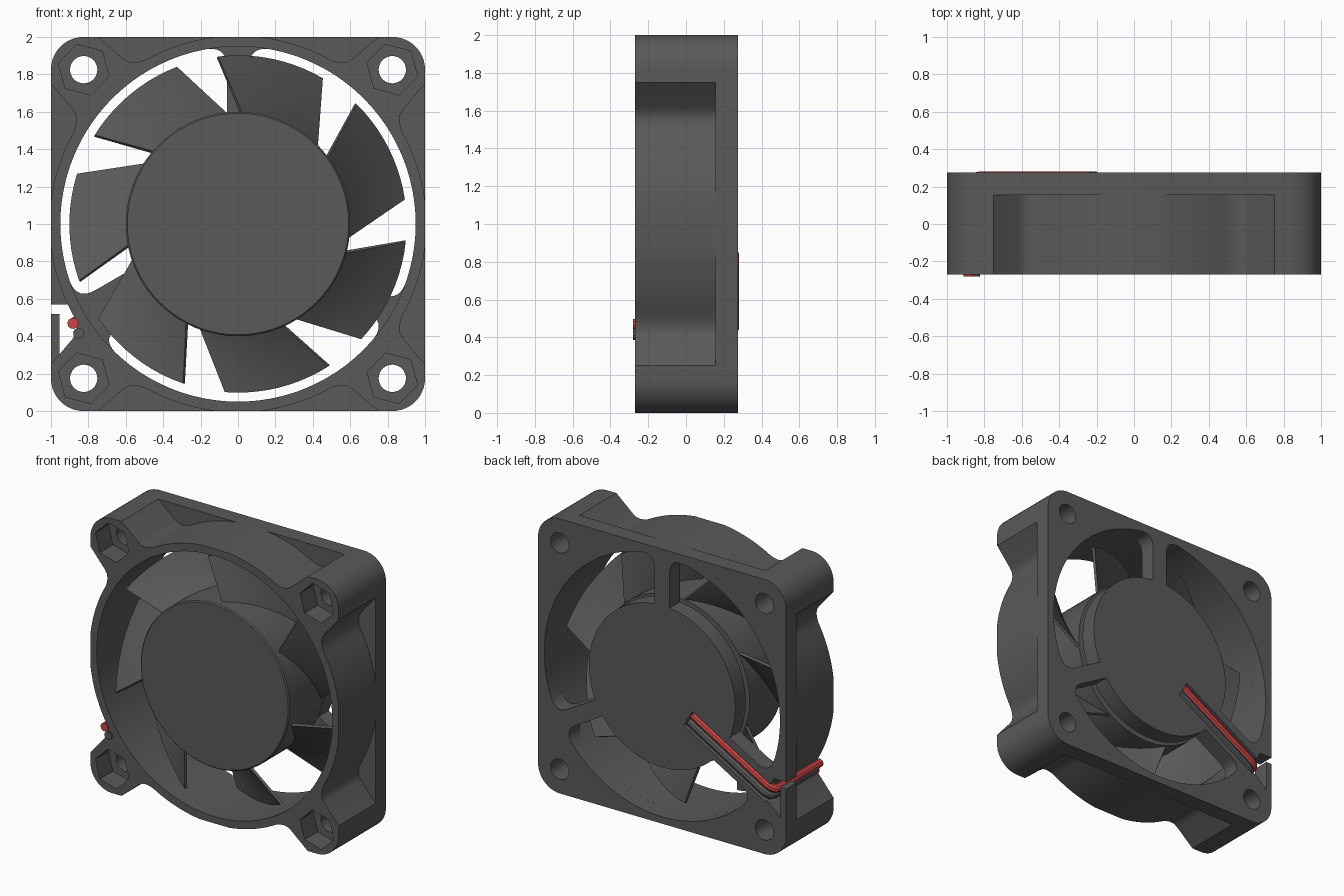
import bpy, bmesh
from math import sin, cos, asin, radians, degrees
from mathutils import Vector

if "Cube" in bpy.data.objects:
    bpy.data.objects.remove(bpy.data.objects["Cube"])


def polar(r, deg):
    return Vector((r * cos(radians(deg)), r * sin(radians(deg))))


def arc(r, a0, a1, n, c=(0, 0)):
    return [polar(r, a0 + (a1 - a0) * i / n) + Vector(c) for i in range(n + 1)]


def circle(r, n, c=(0, 0), start=0):
    return arc(r, start, start + 360, n, c)[:-1]


def finish(bm, name):
    bmesh.ops.recalc_face_normals(bm, faces=bm.faces)
    me = bpy.data.meshes.new(name)
    bm.to_mesh(me)
    bm.free()
    ob = bpy.data.objects.new(name, me)
    bpy.context.collection.objects.link(ob)
    return ob


def prism(name, pts, y0, y1):
    """Extrude a profile, given around the fan axis, along y."""
    bm = bmesh.new()
    a = [bm.verts.new((p[0], y0, p[1] + 1)) for p in pts]
    b = [bm.verts.new((p[0], y1, p[1] + 1)) for p in pts]
    bm.faces.new(a)
    bm.faces.new(b)
    for i in range(len(pts)):
        j = (i + 1) % len(pts)
        bm.faces.new((a[i], a[j], b[j], b[i]))
    return finish(bm, name)


def activate(ob):
    bpy.ops.object.select_all(action='DESELECT')
    ob.select_set(True)
    bpy.context.view_layer.objects.active = ob


def smooth(ob):
    activate(ob)
    bpy.ops.object.shade_smooth_by_angle(angle=radians(30))


def cut(ob, cutters):
    for c in cutters:
        m = ob.modifiers.new("cut", 'BOOLEAN')
        m.operation, m.solver, m.object = 'DIFFERENCE', 'EXACT', c
        activate(ob)
        bpy.ops.object.modifier_apply(modifier=m.name)
        bpy.data.objects.remove(c)


corners = [(sx * .825, sz * .825) for sx in (1, -1) for sz in (1, -1)]
BORE, HUB = .95, .59

# Front duct: ring clipped to the square, with four corner posts
R = 1.007
edge = degrees(asin(.118 / R))
half = arc(R, edge, 29.5, 10)
half[0].x = 1.0
half += [Vector(p) for p in ((.868, .525), (.863, .555), (.867, .585), (.885, .615), (1, .75))]
half += arc(.175, 0, 45, 6, (.825, .825))
quarter = half + [Vector((p.y, p.x)) for p in reversed(half[:-1])]
outline = []
for k in range(4):
    for p in quarter:
        x, z = p
        for _ in range(k):
            x, z = -z, x
        outline.append((x, z))
duct = prism("duct_ring_and_posts", outline, -.27, .155)
cutters = [prism("cutter", circle(BORE, 96), -.4, .3)]
for c in corners:
    cutters.append(prism("cutter", circle(.073, 32, c), -.4, .4))
    cutters.append(prism("cutter", circle(.14, 6, c, 45), -.4, -.12))
cut(duct, cutters)
smooth(duct)

# Back plate with three rounded openings that leave the hub disc and struts
square = []
for k, c in enumerate([(.825, .825), (-.825, .825), (-.825, -.825), (.825, -.825)]):
    square += arc(.175, 90 * k, 90 * k + 90, 12, c)
plate = prism("back_plate", square, .155, .275)


def opening(a0, a1, h0, h1):
    def at(r, a, h, s):
        return polar(r, a + s * degrees(asin(h / r)))

    def bend(p, q, s):
        return [p * (1 - t) ** 2 + q * 2 * t * (1 - t) + s * t * t
                for t in [i / 8 for i in range(9)]]
    o0 = a0 + degrees(asin(h0 / BORE))
    o1 = a1 - degrees(asin(h1 / BORE))
    i0 = a0 + degrees(asin(h0 / HUB))
    i1 = a1 - degrees(asin(h1 / HUB))
    f = 6.5
    pts = bend(at(.84, a0, h0, 1), polar(BORE, o0), polar(BORE, o0 + f))
    pts += arc(BORE, o0 + f, o1 - f, 30)[1:-1]
    pts += bend(polar(BORE, o1 - f), polar(BORE, o1), at(.84, a1, h1, -1))
    pts += arc(HUB, i1, i0, 30)
    return prism("cutter", pts, .1, .35)


cutters = [opening(-30, 90, .06, .06), opening(90, 210, .06, .075),
           opening(210, 330, .16, .06)]
cutters += [prism("cutter", circle(.073, 32, c), 0, .4) for c in corners]

# Wire groove along the wide strut and the exit notch at the left edge
d, n = polar(1, 210), polar(1, 120)
cutters.append(prism("cutter", [d * .27 + n * .02, d * 1.03 + n * .02,
                                d * 1.03 - n * .12, d * .27 - n * .12], .2, .35))
cutters.append(prism("cutter", [(-1.05, -.43), (-1.05, -.48), (-.955, -.48), (-.955, -.705),
                                (-.87, -.62), (-.8, -.6), (-.9, -.43)], .1, .4))
cut(plate, cutters)
smooth(plate)

# Rotor hub with a slightly chamfered front rim
bm = bmesh.new()
loops = [[bm.verts.new((p.x, y, p.y + 1)) for p in circle(r, 80)]
         for r, y in ((.592, -.27), (.6, -.262), (.6, .125))]
bm.faces.new(loops[0])
bm.faces.new(loops[-1])
for a, b in zip(loops, loops[1:]):
    for i in range(80):
        j = (i + 1) % 80
        bm.faces.new((a[i], a[j], b[j], b[i]))
smooth(finish(bm, "rotor_hub"))

# Seven swept and pitched blades with straight leading and trailing edges
NR, NC = 6, 10
for k in range(7):
    bm = bmesh.new()
    grid = []
    for i in range(NR + 1):
        u = i / NR
        row = []
        for j in range(NC + 1):
            s = j / NC
            root = polar(.585, 88 - 44 * s + k * 360 / 7)
            tip = polar(.9, 97 - 37 * s + k * 360 / 7)
            p = root.lerp(tip, u)
            y = -.21 + .02 * u + (.32 - .03 * u) * (s + .15 * s * (1 - s))
            row.append(bm.verts.new((p.x, y, p.y + 1)))
        grid.append(row)
    for i in range(NR):
        for j in range(NC):
            bm.faces.new((grid[i][j], grid[i + 1][j], grid[i + 1][j + 1], grid[i][j + 1]))
    blade = finish(bm, f"blade_{k + 1}")
    m = blade.modifiers.new("thickness", 'SOLIDIFY')
    m.thickness, m.offset = .018, 0
    activate(blade)
    bpy.ops.object.modifier_apply(modifier=m.name)
    smooth(blade)


# Two wires running along the groove, then forward past the duct
def wire(name, side, color):
    path = [(.28, .25), (.97, .25), (1.005, .243), (1.024, .225), (1.03, .19), (1.03, -.28)]
    cu = bpy.data.curves.new(name, 'CURVE')
    cu.dimensions = '3D'
    cu.bevel_depth, cu.bevel_resolution, cu.use_fill_caps = .03, 3, True
    sp = cu.splines.new('POLY')
    sp.points.add(len(path) - 1)
    for pt, (r, y) in zip(sp.points, path):
        q = d * r + n * side
        pt.co = (q.x, y, q.y + 1, 1)
    ob = bpy.data.objects.new(name, cu)
    bpy.context.collection.objects.link(ob)
    activate(ob)
    bpy.ops.object.convert(target='MESH')
    ob = bpy.context.view_layer.objects.active
    if color:
        mat = bpy.data.materials.new(name + "_color")
        mat.diffuse_color = color
        mat.use_nodes = True
        mat.node_tree.nodes["Principled BSDF"].inputs["Base Color"].default_value = mat.diffuse_color
        ob.data.materials.clear()
        ob.data.materials.append(mat)
    smooth(ob)


wire("red_wire", -.019, (.6, .06, .06, 1))
wire("dark_wire", -.08, None)

# Dark plastic for every remaining part
dark = bpy.data.materials.new("dark_plastic")
dark.diffuse_color = (.1, .1, .1, 1)
dark.use_nodes = True
dark.node_tree.nodes["Principled BSDF"].inputs["Base Color"].default_value = dark.diffuse_color
for ob in bpy.context.collection.objects:
    if ob.type == 'MESH' and not ob.data.materials:
        ob.data.materials.append(dark)
